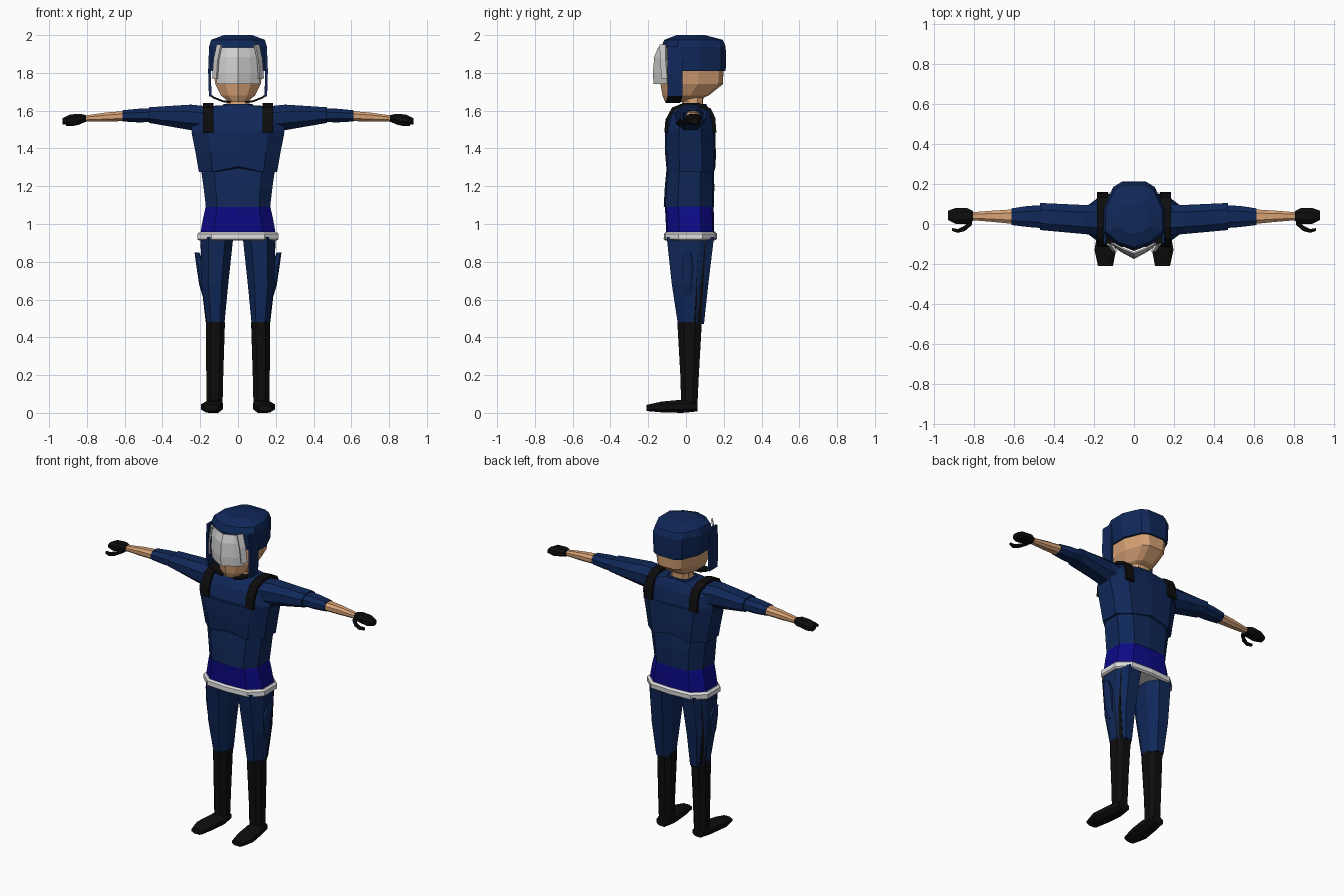
import bpy, bmesh
from mathutils import Vector


def material(name, rgb):
    m = bpy.data.materials.new(name)
    m.diffuse_color = (*rgb, 1)
    return m


NAVY = material("navy cloth", (0.005, 0.021, 0.1))
BLUE = material("bright blue cloth", (0.004, 0.003, 0.24))
BLACK = material("black leather", (0.004, 0.004, 0.004))
SKIN = material("skin", (0.68, 0.36, 0.18))
WHITE = material("white belt", (0.74, 0.74, 0.74))
GREY = material("visor grey", (0.66, 0.66, 0.66))


def mirrored(half):
    """Close a right-hand half outline into a full loop."""
    return half + [(-x, y) for x, y in reversed(half) if x]


BODY = mirrored([(0, -1), (.65, -.93), (1, -.45), (1, .45), (.65, .93), (0, 1)])
LIMB = mirrored([(.5, -1), (1, -.45), (1, .45), (.5, 1)])
SKULL = mirrored([(0, -1), (.55, -.84), (1, -.5), (1, .2), (.68, .85), (.4, 1)])


def finish(name, bm, mat, pair):
    bmesh.ops.recalc_face_normals(bm, faces=bm.faces)
    me = bpy.data.meshes.new(name)
    bm.to_mesh(me)
    bm.free()
    me.materials.append(mat)
    ob = bpy.data.objects.new(name, me)
    bpy.context.collection.objects.link(ob)
    if pair:
        ob.modifiers.new("mirror", 'MIRROR').use_mirror_merge = False
    return ob


def loft(name, mat, shape, sections, axis='z', pair=False):
    """Sections are (position, u0, u1, v0, v1) along the axis."""
    bm = bmesh.new()
    rings = []
    for p, u0, u1, v0, v1 in sections:
        ring = []
        for a, b in shape:
            u, v = (u0 + u1 + a * (u1 - u0)) / 2, (v0 + v1 + b * (v1 - v0)) / 2
            ring.append(bm.verts.new({'x': (p, u, v), 'y': (u, p, v), 'z': (u, v, p)}[axis]))
        rings.append(ring)
    n = len(shape)
    for r, s in zip(rings, rings[1:]):
        for i in range(n):
            bm.faces.new((r[i], r[(i + 1) % n], s[(i + 1) % n], s[i]))
    bm.faces.new(rings[0])
    bm.faces.new(rings[-1])
    return finish(name, bm, mat, pair)


def ribbon(name, mat, path, width, thick, pair=True):
    """Flat band along a path, spread by the width vector."""
    bm = bmesh.new()
    w = Vector(width)
    rows = [(bm.verts.new(Vector(p) - w / 2), bm.verts.new(Vector(p) + w / 2)) for p in path]
    for a, b in zip(rows, rows[1:]):
        bm.faces.new((a[0], a[1], b[1], b[0]))
    ob = finish(name, bm, mat, False)
    s = ob.modifiers.new("thickness", 'SOLIDIFY')
    s.thickness, s.offset = thick, 0
    if pair:
        ob.modifiers.new("mirror", 'MIRROR').use_mirror_merge = False
    return ob


# Head and neck
loft("head", SKIN, SKULL, [
    (1.645, -.045, .045, -.11, .03), (1.68, -.09, .09, -.125, .12), (1.74, -.12, .12, -.135, .195),
    (1.83, -.135, .135, -.125, .20), (1.92, -.13, .13, -.11, .18)])
loft("neck", SKIN, BODY, [(1.60, -.085, .085, -.03, .10), (1.64, -.06, .06, -.02, .09),
                          (1.72, -.06, .06, -.015, .095)])

# Helmet with cheek guards and chin straps
loft("helmet", NAVY, SKULL, [
    (1.81, -.143, .143, -.115, .21), (1.87, -.148, .148, -.125, .212), (1.94, -.153, .153, -.13, .21),
    (1.975, -.142, .142, -.115, .195), (2.0, -.075, .075, -.05, .10)])
ribbon("cheek_guard", NAVY, [(.146, -.058, 1.94), (.151, -.058, 1.81), (.147, -.058, 1.675)],
       (0, .08, 0), .014)
ribbon("chin_strap", BLACK, [(.15, -.06, 1.685), (.13, -.06, 1.67), (.08, -.065, 1.65), (.04, -.07, 1.645)],
       (0, .075, 0), .01)

# Visor, creased along the middle, with a side strip
bm = bmesh.new()
grid = []
for z, half, front in ((1.935, .105, -.148), (1.885, .115, -.168), (1.80, .12, -.175), (1.742, .112, -.172)):
    side = -.10
    grid.append([bm.verts.new((half * t, side + (front - side) * (1 - abs(t)) ** .8, z))
                 for t in (-1, -.55, 0, .55, 1)])
for r, s in zip(grid, grid[1:]):
    for i in range(4):
        bm.faces.new((r[i], s[i], s[i + 1], r[i + 1]))
visor = finish("visor", bm, GREY, False)
visor.modifiers.new("thickness", 'SOLIDIFY').thickness = .008
ribbon("visor_side", GREY, [(.098, -.122, 1.95), (.115, -.12, 1.87), (.122, -.112, 1.77)],
       (.022, .03, 0), .01)

# Jacket: lower part, chest panel and shoulders
loft("jacket_lower", NAVY, BODY, [(1.09, -.17, .17, -.118, .148), (1.20, -.183, .183, -.112, .15),
                                  (1.32, -.20, .20, -.10, .145)])
vest = loft("chest_panel", NAVY, BODY, [(1.275, -.207, .207, -.105, .157), (1.38, -.225, .225, -.111, .158),
                                        (1.485, -.246, .246, -.112, .155)])
for v in vest.data.vertices:
    if abs(v.co.x) < .01 and v.co.z < 1.3:
        v.co.z += .03
loft("shoulders", NAVY, BODY, [
    (1.47, -.243, .243, -.107, .152), (1.50, -.246, .246, -.105, .15), (1.57, -.235, .235, -.085, .138),
    (1.612, -.20, .20, -.055, .12), (1.628, -.11, .11, -.04, .11)])
loft("collar", NAVY, BODY, [(1.60, -.11, .11, -.045, .115), (1.635, -.075, .075, -.03, .108)])
ribbon("shoulder_strap", BLACK, [
    (.158, -.106, 1.485), (.158, -.10, 1.55), (.158, -.068, 1.61), (.158, -.01, 1.632),
    (.158, .07, 1.632), (.158, .125, 1.605), (.158, .146, 1.56), (.158, .152, 1.485)], (.055, 0, 0), .018)

# Waist and belt
loft("waist", BLUE, BODY, [(.945, -.20, .20, -.105, .15), (1.03, -.185, .185, -.108, .148),
                           (1.092, -.171, .171, -.112, .146)])
loft("belt", WHITE, BODY, [(.912, -.205, .205, -.108, .152), (.92, -.215, .215, -.118, .163),
                           (.948, -.215, .215, -.117, .165), (.958, -.203, .203, -.107, .153)])

# Arms
loft("upper_sleeve", NAVY, LIMB, [(.15, -.06, .10, 1.49, 1.622), (.25, -.05, .095, 1.497, 1.632),
                                  (.47, -.03, .105, 1.535, 1.618)], 'x', True)
loft("lower_sleeve", NAVY, LIMB, [(.44, -.022, .095, 1.54, 1.613), (.53, -.015, .09, 1.538, 1.61),
                                  (.612, -.005, .078, 1.543, 1.602)], 'x', True)
loft("forearm", SKIN, LIMB, [(.60, 0, .073, 1.545, 1.598), (.70, .01, .067, 1.542, 1.59),
                             (.82, .02, .058, 1.543, 1.573)], 'x', True)

# Gloves with thumbs
loft("glove", BLACK, LIMB, [(.805, .015, .065, 1.54, 1.577), (.835, 0, .08, 1.535, 1.583),
                            (.89, 0, .08, 1.525, 1.58), (.93, .02, .066, 1.528, 1.56)], 'x', True)
loft("thumb", BLACK, LIMB, [(.81, -.005, .03, 1.54, 1.56), (.845, -.035, -.008, 1.525, 1.548),
                            (.88, -.044, -.025, 1.518, 1.54), (.91, -.034, -.02, 1.52, 1.537)], 'x', True)

# Trousers with thigh pockets and side stripes
loft("trouser_leg", NAVY, LIMB, [
    (.47, .072, .165, -.043, .095), (.68, .052, .193, -.075, .118), (.93, .025, .198, -.102, .148)], 'z', True)
loft("thigh_pocket", NAVY, LIMB, [(.62, .17, .188, -.005, .025), (.68, .175, .206, -.02, .035),
                                  (.79, .18, .222, -.022, .04), (.85, .205, .23, -.005, .03)], 'z', True)
ribbon("trouser_stripe", BLACK, [(.186, .085, .925), (.182, .072, .68), (.158, .062, .475)],
       (-.016, .036, 0), .009)

# Boots
loft("boot_shaft", BLACK, LIMB, [(.03, .082, .165, -.025, .06), (.20, .078, .168, -.03, .068),
                                 (.482, .069, .169, -.046, .084)], 'z', True)
loft("boot_foot", BLACK, LIMB, [(.062, .09, .165, .008, .06), (-.02, .08, .18, 0, .07),
                                (-.13, .09, .197, .003, .06), (-.21, .105, .18, .01, .042)], 'y', True)
